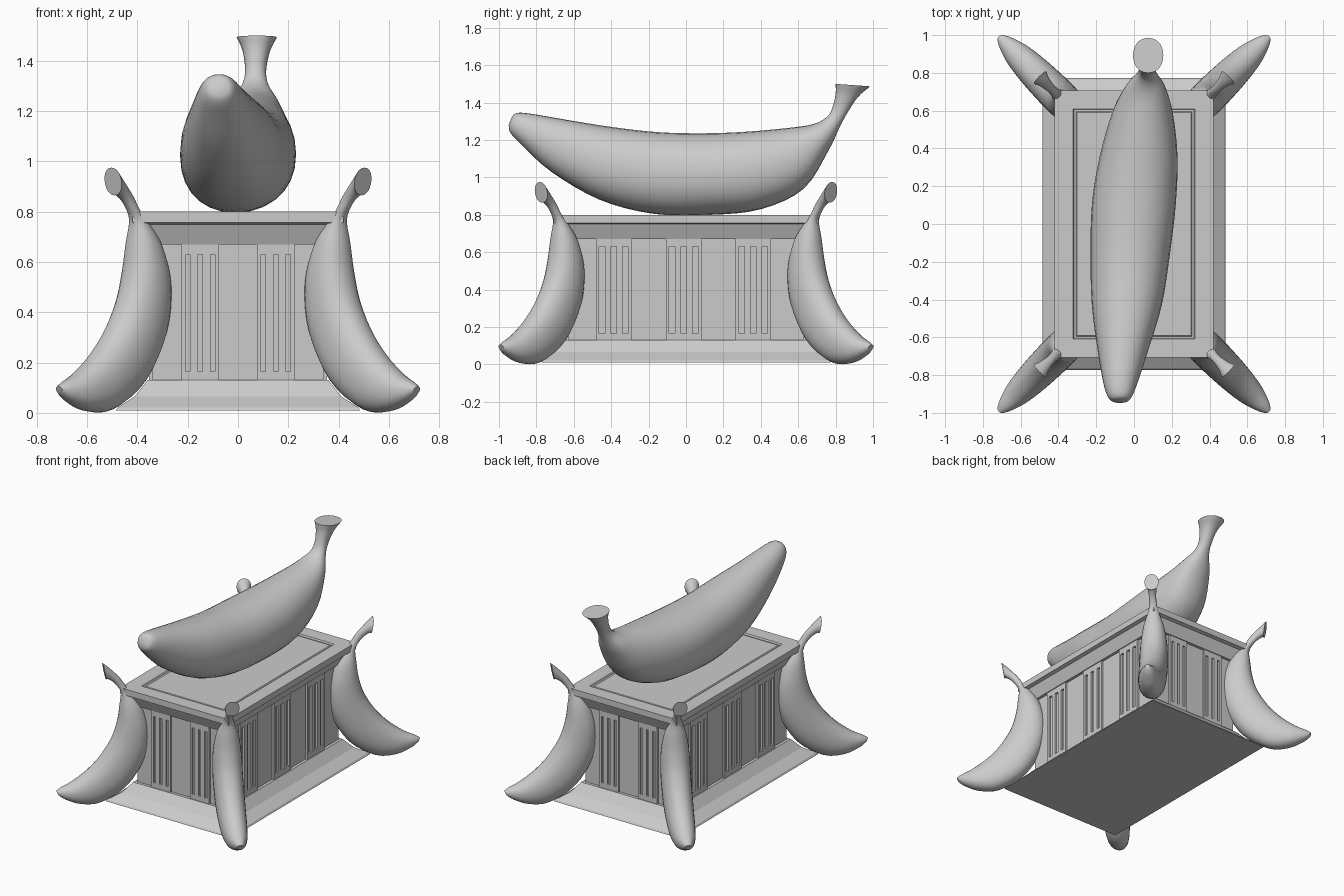
import bpy, bmesh
from math import cos, sin, pi, copysign
from mathutils import Vector, Matrix

if "Cube" in bpy.data.objects:
    bpy.data.objects.remove(bpy.data.objects["Cube"])


def finish(bm, name, smooth=False):
    bmesh.ops.recalc_face_normals(bm, faces=bm.faces)
    me = bpy.data.meshes.new(name)
    bm.to_mesh(me)
    bm.free()
    ob = bpy.data.objects.new(name, me)
    bpy.context.collection.objects.link(ob)
    if smooth:
        bpy.ops.object.select_all(action='DESELECT')
        ob.select_set(True)
        bpy.context.view_layer.objects.active = ob
        bpy.ops.object.shade_smooth_by_angle(angle=0.8)
    return ob


def loft(bm, rings):
    rows = [[bm.verts.new(p) for p in r] for r in rings]
    n = len(rows[0])
    for a, b in zip(rows, rows[1:]):
        for i in range(n):
            bm.faces.new((a[i], a[(i + 1) % n], b[(i + 1) % n], b[i]))
    bm.faces.new(rows[0])
    bm.faces.new(rows[-1])


def refine(rows, steps=4):
    """Catmull-Rom interpolation between section rows."""
    v = [Vector(r) for r in rows]
    v = [2 * v[0] - v[1]] + v + [2 * v[-1] - v[-2]]
    out = []
    for a, b, c, d in zip(v, v[1:], v[2:], v[3:]):
        for k in range(steps):
            t = k / steps
            out.append(0.5 * (2 * b + (c - a) * t + (2 * a - 5 * b + 4 * c - d) * t**2
                              + (3 * b - a - 3 * c + d) * t**3))
    return out + [v[-2]]


def banana(name, rows, place, n=28, power=0.92):
    """Rows: concave edge (u, z), convex edge (u, z), sideways shift, half width."""
    rings = []
    for u1, z1, u2, z2, s, w in refine(rows):
        ring = []
        for i in range(n):
            a = 2 * pi * i / n
            c = copysign(abs(cos(a))**power, cos(a))
            d = copysign(abs(sin(a))**power, sin(a))
            ring.append(place((u1 + u2 + (u1 - u2) * c) / 2, s + w * d,
                              (z1 + z2 + (z1 - z2) * c) / 2))
        rings.append(ring)
    bm = bmesh.new()
    loft(bm, rings)
    finish(bm, name, True)


# pedestal: plinth, body, cornice and recessed top
profile = [(.485, .01), (.478, .022), (.41, .066), (.36, .13), (.34, .13), (.34, .67),
           (.36, .67), (.395, .75), (.42, .757), (.42, .80), (.322, .80),
           (.317, .79), (.307, .79), (.302, .795)]
bm = bmesh.new()
loft(bm, [[(sx * h, sy * (h + .288), z) for sx, sy in ((-1, -1), (1, -1), (1, 1), (-1, 1))]
          for h, z in profile])
finish(bm, "pedestal")


# fluted panels, built of stiles and rails
def fluted_panels(name, turn, dist, centres, width, pitch, slot):
    bm = bmesh.new()
    m = Matrix.Rotation(turn, 4, 'Z')

    def bar(a, b, z0, z1):
        t = .016
        bmesh.ops.create_cube(bm, size=1, matrix=m @ Matrix.Translation(
            ((a + b) / 2, -dist - t / 2 + .002, (z0 + z1) / 2)) @ Matrix.Diagonal((b - a, t, z1 - z0, 1)))

    for c in centres:
        h = width / 2
        bar(c - h, c + h, .12, .165)
        bar(c - h, c + h, .63, .672)
        edges = [-h] + [k * pitch + s * slot / 2 for k in (-1, 0, 1) for s in (-1, 1)] + [h]
        for a, b in zip(edges[::2], edges[1::2]):
            bar(c + a, c + b, .165, .63)
    finish(bm, name)


for name, turn in (("front_panels", 0), ("back_panels", pi)):
    fluted_panels(name, turn, .628, (-.15, .15), .15, .049, .018)
for name, turn, s in (("right_panels", pi / 2, 1), ("left_panels", -pi / 2, -1)):
    fluted_panels(name, turn, .34, [s * y for y in (-.387, -.013, .36)], .19, .062, .03)

# large banana lying on top
top = [(-.935, 1.315, -.948, 1.28, -.075, .02),
       (-.91, 1.343, -.94, 1.24, -.075, .055),
       (-.84, 1.342, -.88, 1.175, -.073, .085),
       (-.65, 1.31, -.72, 1.03, -.06, .13),
       (-.40, 1.27, -.46, .88, -.038, .185),
       (-.15, 1.242, -.17, .805, -.02, .21),
       (.10, 1.236, .13, .80, 0, .222),
       (.33, 1.245, .40, .83, .025, .205),
       (.55, 1.265, .63, .94, .045, .16),
       (.68, 1.285, .765, 1.15, .06, .105),
       (.755, 1.325, .82, 1.265, .068, .055),
       (.785, 1.38, .86, 1.34, .07, .042),
       (.80, 1.45, .92, 1.43, .073, .055),
       (.80, 1.50, .985, 1.487, .075, .08)]
banana("top_banana", top, lambda u, s, z: (s, u, z))

# four corner bananas standing on the diagonals
leg = [(.715, .105, .705, .075, 0, .018),
       (.69, .125, .675, .045, 0, .04),
       (.64, .16, .605, .008, 0, .068),
       (.57, .235, .51, .012, 0, .085),
       (.51, .33, .39, .12, 0, .093),
       (.46, .45, .31, .31, 0, .095),
       (.435, .57, .292, .50, 0, .09),
       (.425, .68, .32, .655, 0, .07),
       (.42, .75, .365, .75, 0, .042),
       (.428, .79, .395, .80, 0, .028),
       (.455, .84, .425, .865, 0, .024),
       (.483, .868, .468, .93, 0, .033),
       (.49, .865, .503, .975, 0, .047)]
for sx, side in ((-1, "left"), (1, "right")):
    for sy, end in ((-1, "front"), (1, "back")):
        banana(f"{end}_{side}_banana", leg, lambda u, s, z, sx=sx, sy=sy:
               (sx * (u + .707 * s), sy * (u + .278 - .707 * s), z))
